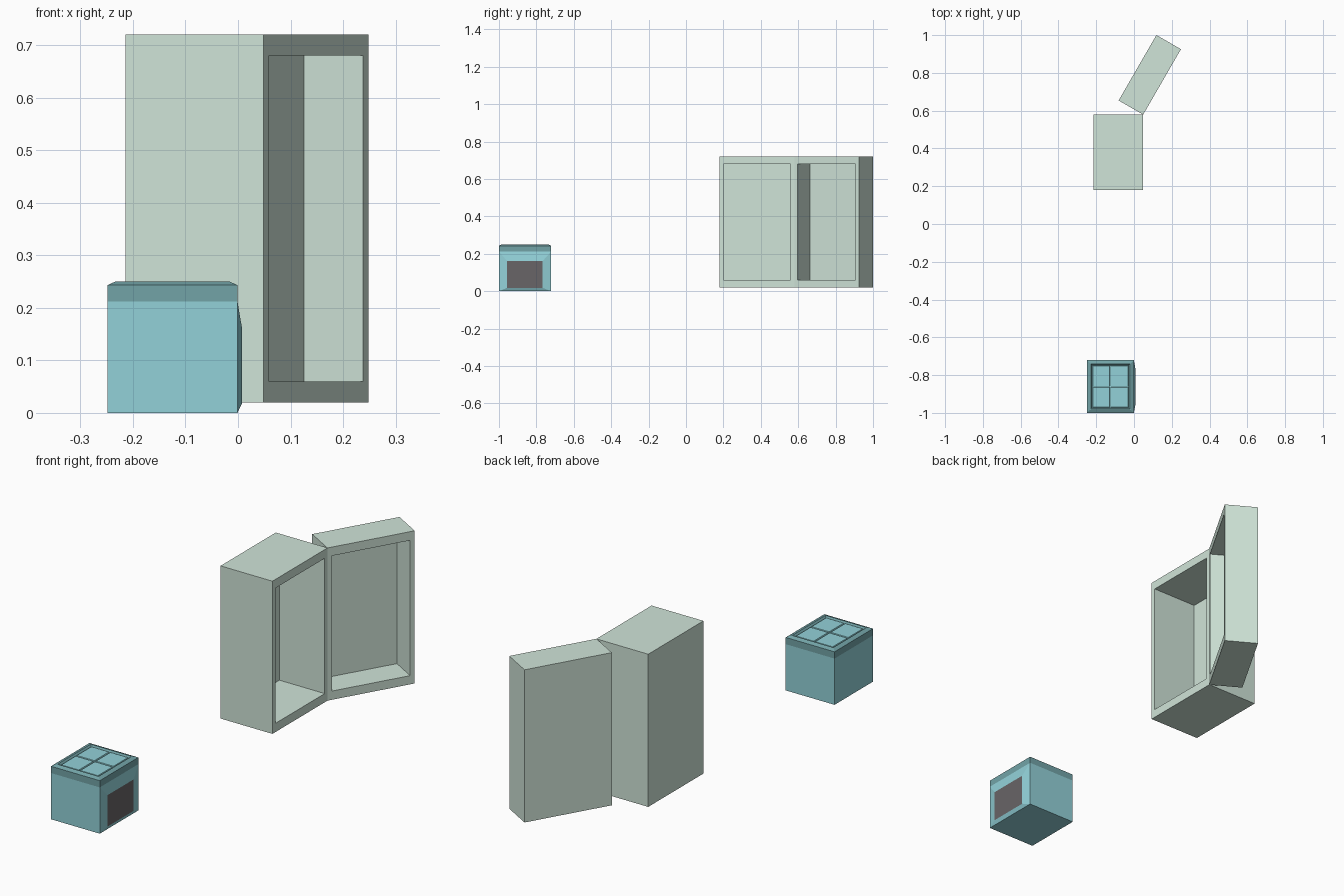
import bpy, bmesh, math
from mathutils import Matrix

if "Cube" in bpy.data.objects:
    bpy.data.objects.remove(bpy.data.objects["Cube"])


def mat(name, rgb):
    m = bpy.data.materials.new(name)
    m.diffuse_color = (*rgb, 1)
    m.use_nodes = True
    m.node_tree.nodes["Principled BSDF"].inputs["Base Color"].default_value = m.diffuse_color
    return m


pale = mat("pale_green", (0.63, 0.78, 0.69))
teal = mat("teal", (0.29, 0.64, 0.69))
trim = mat("dark_teal", (0.17, 0.37, 0.39))
dark = mat("dark_grey", (0.14, 0.13, 0.135))


def loft(name, rings, mats, cap_start=True, cap_mat=0, band_mats=None):
    """Skin a series of four-point rings; the last ring is always capped."""
    bm = bmesh.new()
    loops = [[bm.verts.new(p) for p in r] for r in rings]
    for k, (a, b) in enumerate(zip(loops, loops[1:])):
        for i in range(4):
            j = (i + 1) % 4
            f = bm.faces.new((a[i], a[j], b[j], b[i]))
            f.material_index = band_mats[k] if band_mats else 0
    if cap_start:
        bm.faces.new(loops[0][::-1])
    bm.faces.new(loops[-1]).material_index = cap_mat
    me = bpy.data.meshes.new(name)
    bm.to_mesh(me)
    bm.free()
    for m in mats:
        me.materials.append(m)
    ob = bpy.data.objects.new(name, me)
    bpy.context.collection.objects.link(ob)
    return ob


def ring_x(x, y0, y1, z0, z1):
    return [(x, y0, z0), (x, y1, z0), (x, y1, z1), (x, y0, z1)]


def ring_z(z, x0, x1, y0, y1):
    return [(x0, y0, z), (x1, y0, z), (x1, y1, z), (x0, y1, z)]


def hollow_case(name, depth, cavity):
    # Open box facing +x, hinge edge at the origin, 0.4 wide
    t, z0, z1 = 0.021, 0.02, 0.72
    return loft(name, [
        ring_x(-depth, 0, 0.4, z0, z1),
        ring_x(0, 0, 0.4, z0, z1),
        ring_x(0, t, 0.4 - t, z0 + 0.04, z1 - 0.04),
        ring_x(-cavity, t, 0.4 - t, z0 + 0.04, z1 - 0.04)], [pale])


# Cabinet and its swung-open door
HX, HY = 0.0485, 0.58
cabinet = hollow_case("cabinet_body", 0.263, 0.23)
cabinet.data.transform(Matrix.Translation((HX, HY - 0.4, 0)))
door = hollow_case("cabinet_door", 0.15, 0.13)
door.data.transform(Matrix.Translation((HX, HY - 0.001, 0)) @ Matrix.Rotation(math.radians(-30), 4, 'Z'))

# Small box with a bulging side that carries a dark panel
X0, X1, Y0, Y1, ZB = -0.2485, -0.001, -1.0, -0.721, 0.212
loft("box_body", [
    ring_x(X0, Y0, Y1, 0, ZB),
    ring_x(X1, Y0, Y1, 0, ZB),
    ring_x(0.0075, -0.957, -0.766, 0.018, 0.162)], [teal, dark], cap_mat=1)

# Lid with dark rim, chamfer and recessed top
profile = [(0, ZB), (0, 0.243), (0.015, 0.25), (0.02, 0.25), (0.027, 0.242)]
loft("box_lid", [ring_z(z, X0 + i, X1 - i, Y0 + i, Y1 - i) for i, z in profile],
     [trim, teal], cap_start=False, cap_mat=1, band_mats=[0, 0, 0, 0])

# Four panes in the lid recess
gap, e = 0.002, 0.029
cx, cy = (X0 + X1) / 2, (Y0 + Y1) / 2
for n, (xa, xb) in enumerate([(X0 + e, cx - gap), (cx + gap, X1 - e)]):
    for k, (ya, yb) in enumerate([(Y0 + e, cy - gap), (cy + gap, Y1 - e)]):
        loft(f"lid_pane_{n}{k}", [
            ring_z(0.242, xa, xb, ya, yb),
            ring_z(0.246, xa + 0.002, xb - 0.002, ya + 0.002, yb - 0.002)],
            [teal], cap_start=False)
